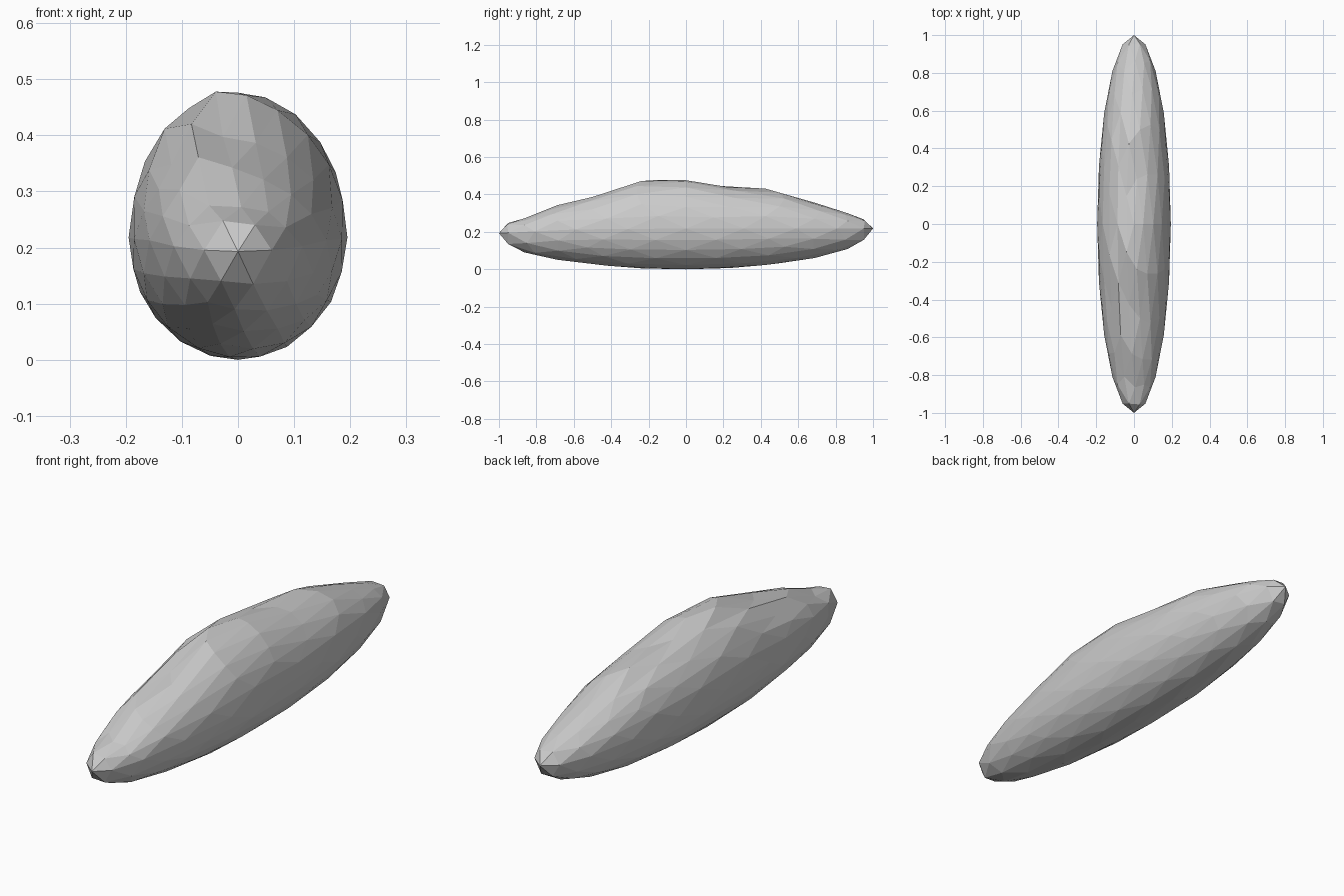
import bpy
import math

if "Cube" in bpy.data.objects:
    bpy.data.objects.remove(bpy.data.objects["Cube"])

# Upper silhouette of the long body, as (y, z)
TOP = [(-1, .195), (-.95, .257), (-.8, .287), (-.63, .375), (-.42, .402),
       (-.22, .482), (-.12, .487), (0, .478), (.25, .438), (.42, .437),
       (.6, .387), (.8, .322), (.95, .275), (1, .22)]
# Height of the widest line along the body
MID = [(-1, .195), (-.6, .215), (0, .22), (1, .22)]


def sample(profile, y):
    """Linear interpolation along a side profile."""
    for (y0, z0), (y1, z1) in zip(profile, profile[1:]):
        if y <= y1:
            return z0 + (z1 - z0) * (y - y0) / (y1 - y0)
    return profile[-1][1]


# Faceted body: stretched icosphere whose upper half follows the bumpy profile
bpy.ops.mesh.primitive_ico_sphere_add(subdivisions=3, radius=1)
body = bpy.context.object
body.name = "faceted_body"
for v in body.data.vertices:
    u, y, w = v.co
    mid = sample(MID, y)
    r = math.hypot(u, w)
    if w > 0 and r > 1e-4:
        z = mid + (sample(TOP, y) - mid) * w / r
    else:
        z = mid + .218 * w
    v.co = (u * .195, y, z)

# Rest on the ground
low = min(v.co.z for v in body.data.vertices)
for v in body.data.vertices:
    v.co.z -= low
for p in body.data.polygons:
    p.use_smooth = False
